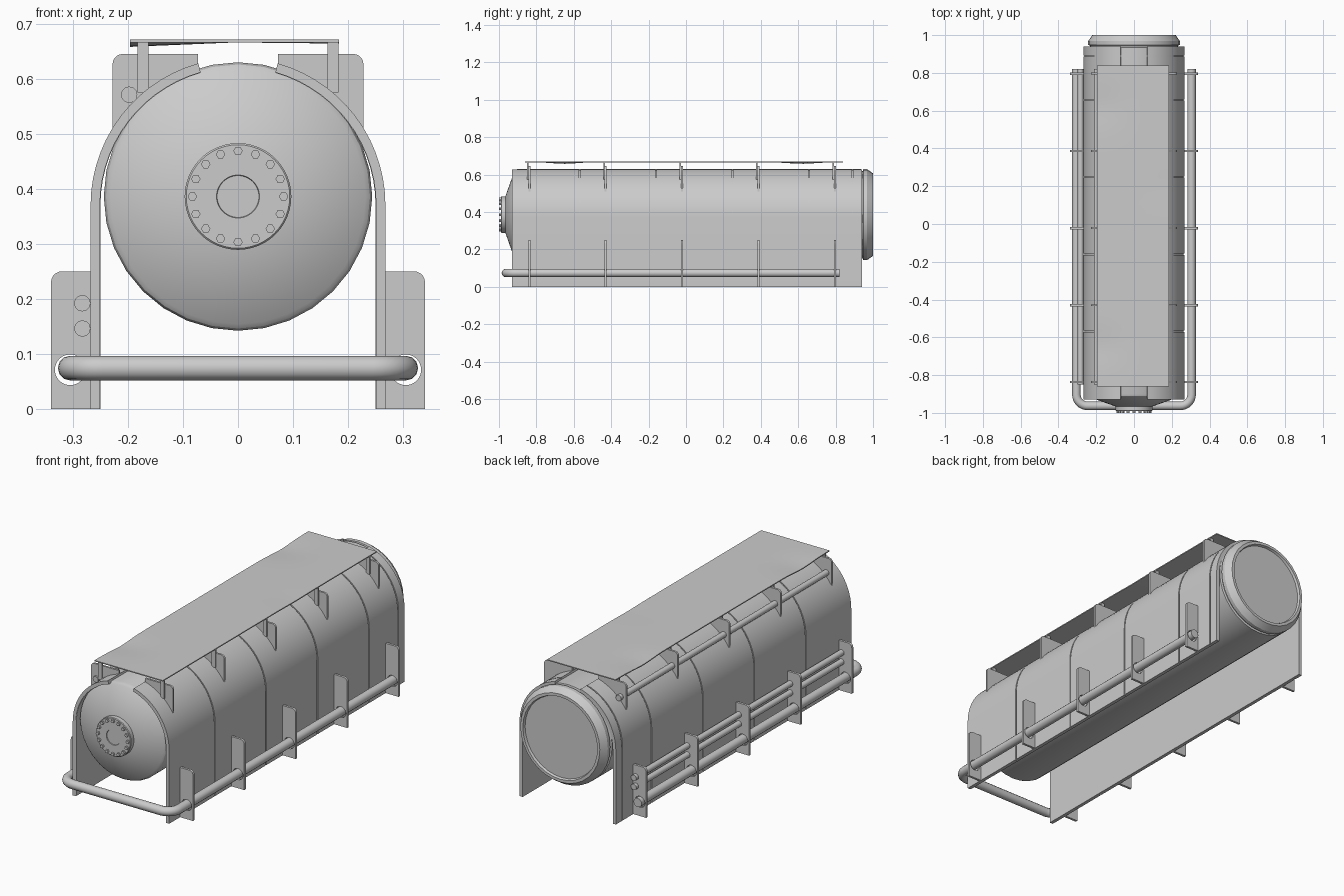
import bpy, bmesh, math
from math import sin, cos, pi, acos, exp
from mathutils import Matrix, Vector

if "Cube" in bpy.data.objects:
    bpy.data.objects.remove(bpy.data.objects["Cube"])

STATIONS = [-0.837, -0.43, -0.022, 0.387, 0.796]
TANK_Z, ARCH_Z = 0.386, 0.37


def finish(name, bm, angle=35):
    bmesh.ops.remove_doubles(bm, verts=bm.verts, dist=1e-5)
    bmesh.ops.recalc_face_normals(bm, faces=bm.faces)
    me = bpy.data.meshes.new(name)
    bm.to_mesh(me)
    bm.free()
    ob = bpy.data.objects.new(name, me)
    bpy.context.collection.objects.link(ob)
    bpy.ops.object.select_all(action='DESELECT')
    ob.select_set(True)
    bpy.context.view_layer.objects.active = ob
    bpy.ops.object.shade_smooth_by_angle(angle=math.radians(angle))
    return ob


def curve_mesh(name, curve, matrix):
    tmp = bpy.data.objects.new("tmp", curve)
    bpy.context.collection.objects.link(tmp)
    dg = bpy.context.evaluated_depsgraph_get()
    me = bpy.data.meshes.new_from_object(tmp.evaluated_get(dg))
    bm = bmesh.new()
    bm.from_mesh(me)
    bm.transform(matrix)
    bpy.data.objects.remove(tmp)
    bpy.data.meshes.remove(me)
    return finish(name, bm)


def extrude_xz(name, loops, y0, y1, side=1):
    """Extrude closed x-z outlines (later ones are holes) from y0 to y1."""
    c = bpy.data.curves.new(name, 'CURVE')
    c.dimensions, c.fill_mode, c.extrude = '2D', 'BOTH', (y1 - y0) / 2
    for pts in loops:
        s = c.splines.new('POLY')
        s.points.add(len(pts) - 1)
        for p, (x, z) in zip(s.points, pts):
            p.co = (x * side, z, 0, 1)
        s.use_cyclic_u = True
    m = Matrix.Translation((0, (y0 + y1) / 2, 0)) @ Matrix.Rotation(pi / 2, 4, 'X')
    return curve_mesh(name, c, m)


def pipe(name, pts, r):
    c = bpy.data.curves.new(name, 'CURVE')
    c.dimensions, c.bevel_depth, c.bevel_resolution = '3D', r, 4
    c.use_fill_caps = True
    s = c.splines.new('POLY')
    s.points.add(len(pts) - 1)
    for p, co in zip(s.points, pts):
        p.co = (*co, 1)
    return curve_mesh(name, c, Matrix())


def arc(cx, cz, r, a0, a1, n):
    return [(cx + r * cos(a0 + (a1 - a0) * i / n), cz + r * sin(a0 + (a1 - a0) * i / n))
            for i in range(n + 1)]


def lathe(name, profile, n=32):
    """Revolve (radius, y) points around the tank axis."""
    bm = bmesh.new()
    vs = [bm.verts.new((r, y, TANK_Z)) for r, y in profile]
    es = [bm.edges.new(e) for e in zip(vs, vs[1:])]
    bmesh.ops.spin(bm, geom=vs + es, cent=(0, 0, TANK_Z), axis=(0, 1, 0),
                   angle=2 * pi, steps=n, use_merge=True)
    return finish(name, bm, 25)


def box(name, x0, x1, y0, y1, z0, z1):
    return extrude_xz(name, [[(x0, z0), (x1, z0), (x1, z1), (x0, z1)]], y0, y1)


# Tank barrel with cone nose and chamfered rear lip
lathe("tank", [(0, -0.97), (0.1, -0.965), (0.232, -0.918), (0.24, -0.911), (0.244, -0.9),
               (0.244, 0.935), (0.234, 0.938), (0.234, 0.945), (0.243, 0.948),
               (0.243, 0.968), (0.221, 1.0), (0.207, 1.0), (0.203, 0.988), (0, 0.988)])

# Nose flange with a shallow centre disc and bolt ring
lathe("nose_flange", [(0, -0.96), (0.097, -0.96), (0.097, -0.987), (0.094, -0.99),
                      (0.039, -0.99), (0.038, -0.986), (0, -0.986)], 48)
for i in range(16):
    a = 2 * pi * i / 16
    bolt = arc(0.083 * sin(a), TANK_Z + 0.083 * cos(a), 0.0085, 0, 5 * pi / 3, 5)
    extrude_xz("flange_bolt", [bolt], -1.0, -0.985)


# Side shroud: backing shell plus outer panels separated by narrow seams
def shroud_outline(inner, outer):
    a_o, a_i = acos(0.072 / outer), acos(0.068 / inner)
    return ([(outer, 0)] + arc(0, ARCH_Z, outer, 0, a_o, 14)
            + arc(0, ARCH_Z, inner, a_i, 0, 14) + [(inner, 0)])


SEAMS = [-0.93, -0.568, -0.16, 0.249, 0.657, 0.89, 0.94]
for side in (-1, 1):
    extrude_xz("shroud_backing", [shroud_outline(0.25, 0.263)], -0.927, 0.937, side)
    for y0, y1 in zip(SEAMS, SEAMS[1:]):
        extrude_xz("shroud_panel", [shroud_outline(0.251, 0.268)],
                   y0 + (0.003 if y0 > -0.9 else 0), y1 - (0.003 if y1 < 0.92 else 0), side)

# Lower and upper brackets, with roof posts at each station
lower = [(0.25, 0), (0.34, 0)] + arc(0.32, 0.23, 0.02, 0, pi / 2, 5) + [(0.25, 0.25)]
hole = arc(0.305, 0.071, 0.028, 0, 2 * pi * 23 / 24, 23)
upper = (arc(0.21, 0.627, 0.018, 0, pi / 2, 5) + [(0.073, 0.645)]
         + arc(0, ARCH_Z, 0.26, acos(0.073 / 0.26), acos(0.228 / 0.26), 10))
for y in STATIONS:
    for side in (-1, 1):
        extrude_xz("lower_bracket", [lower, hole], y - 0.006, y + 0.006, side)
        extrude_xz("upper_bracket", [upper], y - 0.005, y + 0.005, side)
        x = side * 0.173
        box("roof_post", x - 0.01, x + 0.01, y - 0.012, y - 0.004, 0.575, 0.667)

# Wrap-around bumper pipe
corner = arc(0.245, -0.903, 0.06, 0, -pi / 2, 8)
right = [(0.305, 0.82)] + corner
pipe("bumper_pipe", [(x, y, 0.074) for x, y in right]
     + [(-x, y, 0.074) for x, y in reversed(right)], 0.0225)

# Service pipes on the left side
for x, z in ((-0.283, 0.192), (-0.283, 0.146), (-0.198, 0.571)):
    pipe("service_pipe", [(x, -0.85, z), (x, 0.82, z)], 0.015)

# Thin roof sheet, slightly dented along its left edge
bm = bmesh.new()
bmesh.ops.create_grid(bm, x_segments=8, y_segments=40, size=1)
for v in bm.verts:
    x, y = -0.006 + v.co.x * 0.19, -0.01 + v.co.y * 0.85
    dent = exp(-((y + 0.65) / 0.09) ** 2) + exp(-((y - 0.62) / 0.1) ** 2)
    dip = 0.008 * dent * max(0, -v.co.x) + 0.002 * exp(-((y - 0.2) / 0.08) ** 2) * max(0, v.co.x)
    v.co = Vector((x, y, 0.671 - dip))
ext = bmesh.ops.extrude_face_region(bm, geom=bm.faces[:], use_keep_orig=True)
for v in ext['geom']:
    if isinstance(v, bmesh.types.BMVert):
        v.co.z -= 0.005
finish("roof_sheet", bm)
